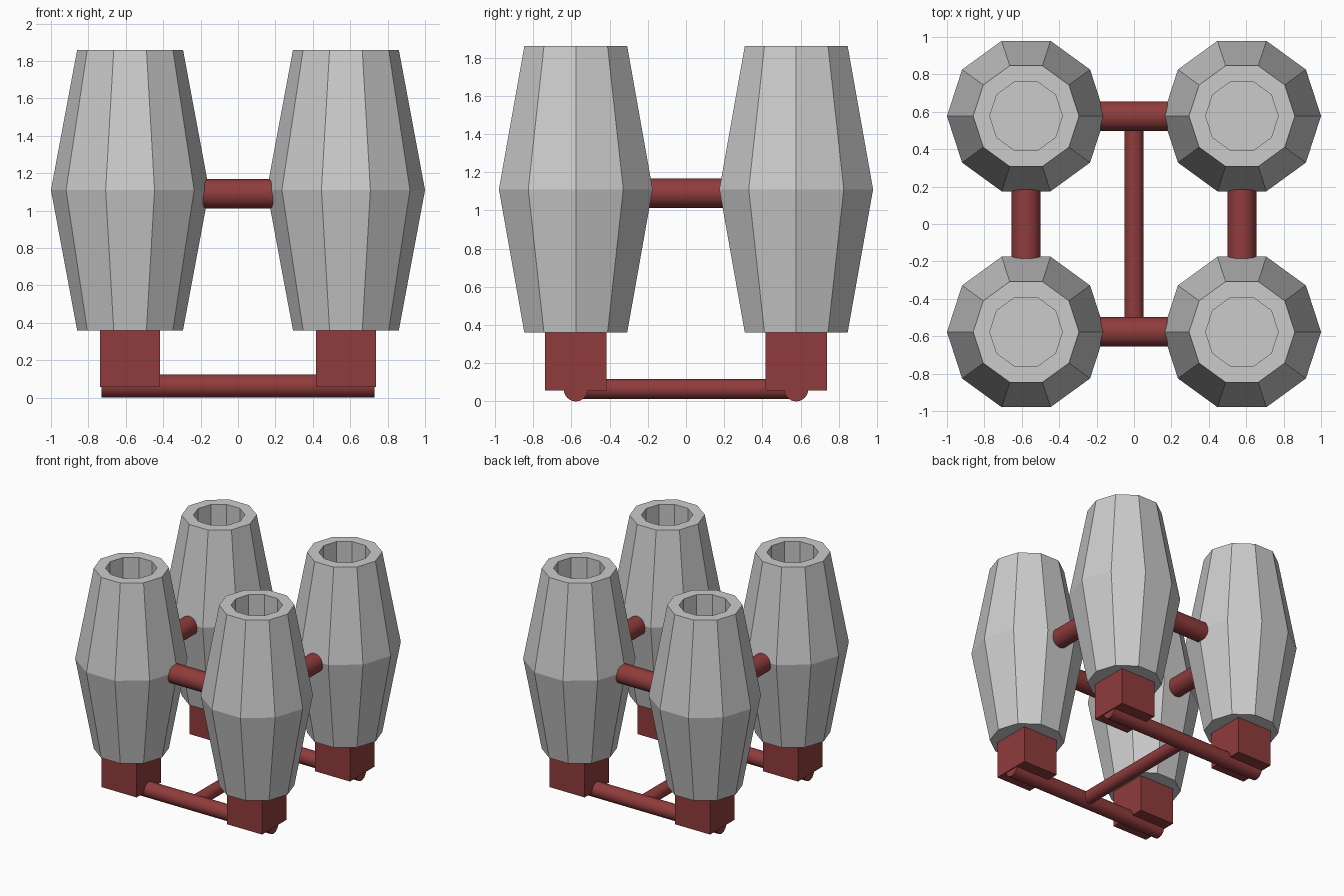
import bpy, bmesh, math
from mathutils import Matrix

if "Cube" in bpy.data.objects:
    bpy.data.objects.remove(bpy.data.objects["Cube"])

C = 0.577  # barrel centre offset on x and y
red = bpy.data.materials.new("dark_red")
red.diffuse_color = (0.28, 0.045, 0.045, 1)
red.use_nodes = True
red.node_tree.nodes["Principled BSDF"].inputs["Base Color"].default_value = red.diffuse_color


def finish(bm, name, mat=None):
    bmesh.ops.recalc_face_normals(bm, faces=bm.faces)
    me = bpy.data.meshes.new(name)
    bm.to_mesh(me)
    bm.free()
    ob = bpy.data.objects.new(name, me)
    bpy.context.collection.objects.link(ob)
    if mat:
        me.materials.append(mat)
    return ob


def barrel(name, x, y, sides=10):
    # Ten-sided profile: outer wall, rim, then down into the bore
    profile = [(0.283, 0.36), (0.423, 1.11), (0.283, 1.86),
               (0.194, 1.86), (0.194, 1.26)]
    bm = bmesh.new()
    rings = []
    for r, z in profile:
        angles = [2 * math.pi * i / sides for i in range(sides)]
        rings.append([bm.verts.new((x + r * math.cos(a), y + r * math.sin(a), z))
                      for a in angles])
    for a, b in zip(rings, rings[1:]):
        for i in range(sides):
            j = (i + 1) % sides
            bm.faces.new((a[i], a[j], b[j], b[i]))
    bm.faces.new(rings[0][::-1])
    bm.faces.new(rings[-1])
    finish(bm, name)


def box(name, x, y):
    bm = bmesh.new()
    m = Matrix.Translation((x, y, 0.2085)) @ Matrix.Diagonal((0.32, 0.32, 0.305, 1))
    bmesh.ops.create_cube(bm, size=1, matrix=m)
    finish(bm, name, red)


def rod(name, centre, axis, length, r):
    turn = Matrix.Rotation(math.pi / 2, 4, 'Y' if axis == 'X' else 'X')
    bm = bmesh.new()
    bmesh.ops.create_cone(bm, cap_ends=True, segments=32, radius1=r, radius2=r,
                          depth=length, matrix=Matrix.Translation(centre) @ turn)
    for f in bm.faces:
        f.smooth = len(f.verts) == 4
    for e in bm.edges:
        e.smooth = all(f.smooth for f in e.link_faces)
    finish(bm, name, red)


# Four barrels on square feet
for sy, fb in ((-1, "front"), (1, "back")):
    for sx, lr in ((-1, "left"), (1, "right")):
        barrel(f"barrel_{fb}_{lr}", sx * C, sy * C)
        box(f"foot_{fb}_{lr}", sx * C, sy * C)
    # Rods running left to right
    rod(f"base_rod_{fb}", (0, sy * C, 0.0625), 'X', 1.46, 0.0625)
    rod(f"upper_rod_{fb}", (0, sy * C, 1.09), 'X', 0.6, 0.079)

# Rods running front to back
for sx, lr in ((-1, "left"), (1, "right")):
    rod(f"upper_rod_{lr}", (sx * C, 0, 1.09), 'Y', 0.6, 0.077)
rod("base_cross_rod", (0, 0, 0.0645), 'Y', 2 * C, 0.052)
